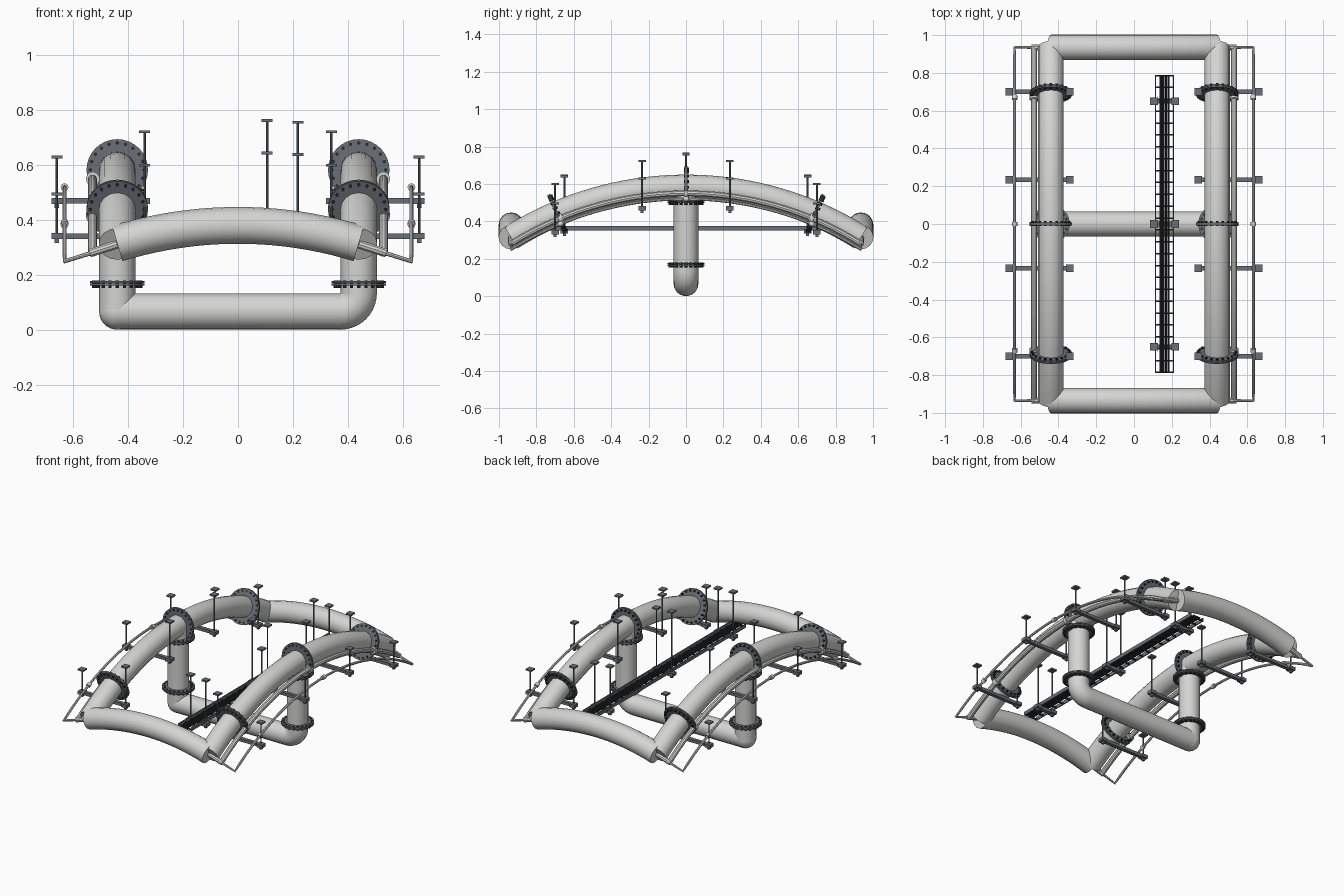
import bpy, bmesh
from math import sin, cos, pi, sqrt, asin
from mathutils import Vector, Matrix

if "Cube" in bpy.data.objects:
    bpy.data.objects.remove(bpy.data.objects["Cube"])


def material(name, color):
    m = bpy.data.materials.new(name)
    m.use_nodes = True
    m.diffuse_color = (*color, 1)
    m.node_tree.nodes["Principled BSDF"].inputs["Base Color"].default_value = (*color, 1)
    return m


PIPE = material("pale pipe grey", (0.66, 0.66, 0.65))
STEEL = material("blue grey steel", (0.14, 0.16, 0.18))
DARK = material("dark fittings", (0.025, 0.027, 0.03))


def add_mesh(name, bm, mat, smooth=False):
    mesh = bpy.data.meshes.new(name)
    bm.to_mesh(mesh)
    bm.free()
    mesh.materials.append(mat)
    ob = bpy.data.objects.new(name, mesh)
    bpy.context.collection.objects.link(ob)
    if smooth:
        bpy.ops.object.select_all(action='DESELECT')
        ob.select_set(True)
        bpy.context.view_layer.objects.active = ob
        bpy.ops.object.shade_smooth_by_angle()
    return ob


def tube(name, points, radius, mat=PIPE, res=6):
    """Round tube swept along a list of points."""
    cu = bpy.data.curves.new(name + "_path", 'CURVE')
    cu.dimensions = '3D'
    cu.bevel_depth = radius
    cu.bevel_resolution = res
    cu.use_fill_caps = True
    sp = cu.splines.new('POLY')
    sp.points.add(len(points) - 1)
    for p, co in zip(sp.points, points):
        p.co = (*co, 1)
    tmp = bpy.data.objects.new(name + "_path", cu)
    bpy.context.collection.objects.link(tmp)
    bpy.context.view_layer.update()
    mesh = bpy.data.meshes.new_from_object(
        tmp.evaluated_get(bpy.context.evaluated_depsgraph_get()))
    bpy.data.objects.remove(tmp)
    bm = bmesh.new()
    bm.from_mesh(mesh)
    bpy.data.meshes.remove(mesh)
    bmesh.ops.remove_doubles(bm, verts=bm.verts, dist=0.00001)
    bmesh.ops.recalc_face_normals(bm, faces=bm.faces)
    for f in bm.faces:
        f.material_index = 0
    return add_mesh(name, bm, mat, True)


def add_box(bm, center, size):
    bmesh.ops.create_cube(bm, size=1, matrix=Matrix.Translation(center) @ Matrix.Diagonal((*size, 1)))


def add_disc(bm, center, axis, radius, depth, segments=32):
    rot = Vector(axis).to_track_quat('Z', 'Y').to_matrix().to_4x4()
    bmesh.ops.create_cone(bm, cap_ends=True, segments=segments, radius1=radius, radius2=radius,
                          depth=depth, matrix=Matrix.Translation(center) @ rot)


def flange(name, center, axis, radius=0.112):
    """Pair of plates with a ring of bolts through them."""
    axis, center = Vector(axis).normalized(), Vector(center)
    bm = bmesh.new()
    for s in (-1, 1):
        add_disc(bm, center + axis * s * 0.0045, axis, radius, 0.007)
    add_mesh(name, bm, STEEL, True)
    q = axis.to_track_quat('Z', 'Y')
    bm = bmesh.new()
    for i in range(20):
        a = 2 * pi * i / 20
        off = q @ Vector((cos(a), sin(a), 0)) * (radius - 0.014)
        add_disc(bm, center + off + axis * 0.003, axis, 0.007, 0.028, 6)
    add_mesh(name + "_bolts", bm, DARK)


# Long arched pipes share one curvature
HALF, RISE = 0.935, 0.27
R = (HALF ** 2 + RISE ** 2) / (2 * RISE)


def drop(y, radius=R):
    return radius - sqrt(radius * radius - y * y)


def long_arc(x, top, n=36):
    end = asin(HALF / R)
    angles = [end * (2 * i / n - 1) for i in range(n + 1)]
    return [(x, R * sin(a), top - R * (1 - cos(a))) for a in angles]


PR, PX = 0.067, 0.44
for side, s in (("left", 1), ("right", -1)):
    x = s * PX
    tube(side + "_main_pipe", long_arc(x, 0.583), PR)
    for label, y in (("front", -0.69), ("middle", 0), ("back", 0.69)):
        slope = -y / sqrt(R * R - y * y)
        flange(f"{side}_{label}_flange", (x, y, 0.583 - drop(y)), (0, 1, slope))

    # Small service rails along the outside
    tube(side + "_service_rail", long_arc(s * 0.53, 0.55), 0.016, res=3)
    outline = long_arc(s * 0.632, 0.52)
    ends = [(s * 0.53, e * HALF, 0.282) for e in (-1, 1)]
    tube(side + "_thin_rail", [ends[0]] + outline + [ends[1]], 0.008, res=2)
    for e, label in ((-1, "front"), (1, "back")):
        tube(f"{side}_{label}_rail_stub",
             [(s * 0.54, e * HALF, 0.28), (x, e * HALF, 0.312)], 0.016, res=3)
    bm = bmesh.new()
    for y in (-0.67, 0, 0.67):
        axis = (0, 1, -y / sqrt(R * R - y * y))
        add_disc(bm, (s * 0.632, y, 0.52 - drop(y)), axis, 0.014, 0.022, 16)
        add_disc(bm, (s * 0.53, y, 0.55 - drop(y)), axis, 0.024, 0.022, 16)
    add_mesh(side + "_rail_couplings", bm, PIPE, True)

    # Flanges on the hanging pipe
    flange(side + "_upper_leg_flange", (x, 0, 0.505), (0, 0, -1), 0.1)
    flange(side + "_lower_leg_flange", (x, 0, 0.17), (0, 0, -1), 0.1)

# Arched cross pipes at both ends
CR = (PX ** 2 + 0.066 ** 2) / (2 * 0.066)
cross_end = asin(PX / CR)
for label, y in (("front", -HALF), ("back", HALF)):
    angles = [cross_end * (i / 10 - 1) for i in range(21)]
    tube(label + "_cross_pipe",
         [(CR * sin(a), y, 0.381 - CR * (1 - cos(a))) for a in angles], PR)

# Hanging pipe: round elbow on the left, ball corner on the right
elbow = [(PX - PR + PR * sin(a), 0, 2 * PR - PR * cos(a))
         for a in [pi / 2 * i / 10 for i in range(11)]]
tube("hanging_pipe", [(-PX, 0, PR)] + elbow + [(PX, 0, 0.583)], PR - 0.001)
tube("right_leg_pipe", [(-PX, 0, PR), (-PX, 0, 0.583)], PR - 0.001)
bm = bmesh.new()
bmesh.ops.create_uvsphere(bm, u_segments=24, v_segments=16, radius=PR - 0.001,
                          matrix=Matrix.Translation((-PX, 0, PR)))
add_mesh("ball_corner", bm, PIPE, True)


def hanger(name, y, z, rods, overhang, bar):
    """Cross bar carried by rods, each with a top pad and a lower nut plate."""
    bm = bmesh.new()
    xs = [r[0] for r in rods]
    x0, x1 = min(xs) - overhang, max(xs) + overhang
    add_box(bm, ((x0 + x1) / 2, y, z), (x1 - x0, bar, 0.02))
    for x, top in rods:
        add_disc(bm, (x, y, (z + top) / 2), (0, 0, 1), 0.0045, top - z, 8)
        add_box(bm, (x, y, top - 0.005), (0.04, 0.04, 0.01))
        add_box(bm, (x, y, z), (0.04, 0.04, 0.022))
        add_box(bm, (x, y, z - 0.018), (0.016, 0.016, 0.016))
    add_mesh(name, bm, STEEL)


for side, s in (("left", 1), ("right", -1)):
    for e, label in ((-1, "front"), (1, "back")):
        hanger(f"{side}_{label}_inner_hanger", e * 0.235, 0.47,
               [(s * 0.34, 0.727), (s * 0.66, 0.635)], 0.02, 0.024)
        hanger(f"{side}_{label}_outer_hanger", e * 0.70, 0.342,
               [(s * 0.34, 0.605), (s * 0.66, 0.5)], 0.02, 0.024)

# Ladder tray with cables, off centre
TX, TZ, TL = 0.162, 0.363, 1.58
for label, y, top in (("front", -0.65, 0.65), ("middle", 0, 0.768), ("back", 0.65, 0.65)):
    hanger(label + "_tray_hanger", y, TZ - 0.016, [(TX - 0.056, top), (TX + 0.056, top - 0.006)],
           0.02, 0.024)
bm = bmesh.new()
for s in (-1, 1):
    add_box(bm, (TX + s * 0.048, 0, TZ), (0.006, TL, 0.024))
add_mesh("tray_rails", bm, STEEL)
bm = bmesh.new()
RUNGS = 26
for i in range(RUNGS):
    add_box(bm, (TX, TL * (i / (RUNGS - 1) - 0.5) * 0.995, TZ - 0.006), (0.094, 0.008, 0.008))
add_mesh("tray_rungs", bm, DARK)
for i in range(4):
    x = TX + (i - 1.5) * 0.014
    tube(f"tray_cable_{i + 1}", [(x, -TL / 2, TZ + 0.004), (x, TL / 2, TZ + 0.004)], 0.006, DARK, 2)
